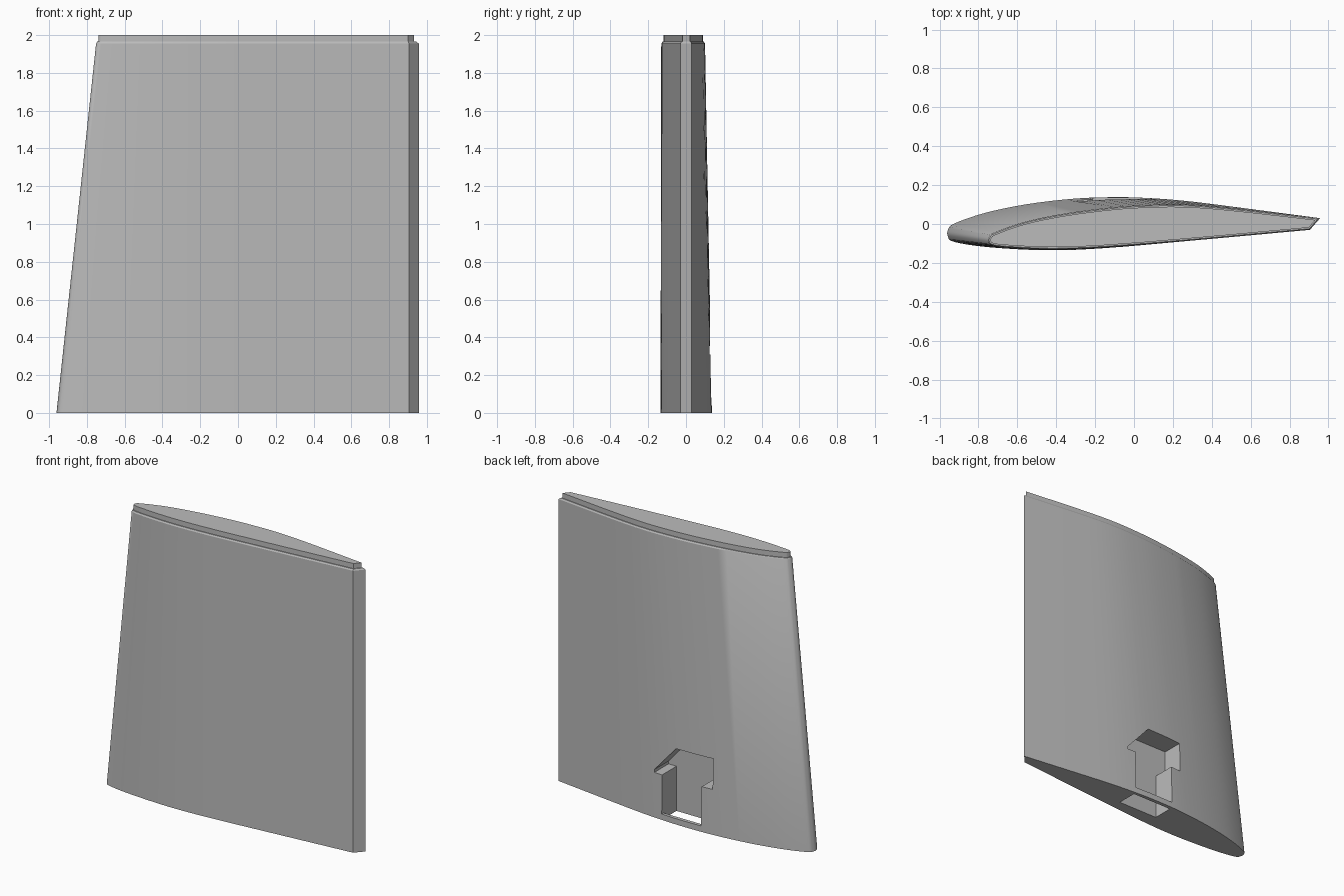
import bpy, bmesh
from mathutils import Vector

if "Cube" in bpy.data.objects:
    bpy.data.objects.remove(bpy.data.objects["Cube"])

grey = bpy.data.materials.new("light grey")
grey.use_nodes = True
colour = (0.5, 0.5, 0.5, 1)
grey.diffuse_color = colour
grey.node_tree.nodes["Principled BSDF"].inputs["Base Color"].default_value = colour


def smooth(points, steps=4):
    """Catmull-Rom curve through the points."""
    p = [Vector(q) for q in points]
    p = [2 * p[0] - p[1]] + p + [2 * p[-1] - p[-2]]
    out = []
    for a, b, c, d in zip(p, p[1:], p[2:], p[3:]):
        for i in range(steps):
            t = i / steps
            out.append(0.5 * (2 * b + (c - a) * t + (2 * a - 5 * b + 4 * c - d) * t * t
                              + (3 * b - a - 3 * c + d) * t ** 3))
    return out + [p[-2]]


def inset(loop, dist):
    """Move a counter-clockwise loop inwards with mitred corners."""
    out = []
    for i, p in enumerate(loop):
        e1 = (p - loop[i - 1]).normalized()
        e2 = (loop[(i + 1) % len(loop)] - p).normalized()
        n1, n2 = Vector((-e1.y, e1.x)), Vector((-e2.y, e2.x))
        out.append(p + (n1 + n2) * dist / (1 + n1.dot(n2)))
    return out


def loft(name, rings):
    """Skin closed rings of 3D points and cap both ends."""
    bm = bmesh.new()
    rows = [[bm.verts.new(p) for p in r] for r in rings]
    n = len(rows[0])
    for lo, hi in zip(rows, rows[1:]):
        for i in range(n):
            j = (i + 1) % n
            bm.faces.new((lo[i], lo[j], hi[j], hi[i]))
    bm.faces.new(rows[0][::-1])
    bm.faces.new(rows[-1])
    bmesh.ops.recalc_face_normals(bm, faces=bm.faces)
    mesh = bpy.data.meshes.new(name)
    bm.to_mesh(mesh)
    bm.free()
    obj = bpy.data.objects.new(name, mesh)
    bpy.context.collection.objects.link(obj)
    mesh.materials.append(grey)
    return obj


# Root and tip sections, from the trailing edge over the back, round the nose
root = smooth([(.957, .03), (.6, .077), (.3, .115), (.1, .132), (-.08, .138), (-.3, .131),
               (-.55, .102), (-.77, .056), (-.925, .002), (-.957, -.03), (-.957, -.065),
               (-.925, -.092), (-.75, -.119), (-.45, -.135), (-.15, -.124), (.3, -.085), (.905, -.03)])
tip = smooth([(.957, .03), (.62, .069), (.4, .091), (.25, .1), (.1, .099), (-.1, .087),
              (-.35, .055), (-.56, .012), (-.715, -.042), (-.745, -.065), (-.75, -.09),
              (-.725, -.112), (-.62, -.123), (-.42, -.131), (-.15, -.121), (.3, -.085), (.905, -.03)])

# Wing body with chamfered shoulder and raised end cap
levels = [(root, 0, 0), (tip, 0, 1.955), (tip, .006, 1.965), (tip, .012, 1.965), (tip, .012, 2)]
wing = loft("wing_panel", [[(p.x, p.y, z) for p in inset(sec, d)] for sec, d, z in levels])

# Pocket in the back face, and the slot joining it to the underside
outline = [(-.21, .04), (.094, .04), (.094, .31), (.155, .31), (.155, .33),
           (-.013, .52), (-.29, .52), (-.29, .31), (-.21, .31)]
pocket = loft("pocket_cutter", [[(x, y, z) for x, z in outline] for y in (-.03, .3)])
slot_plan = [(-.21, -.03), (.094, -.03), (.094, .112), (-.21, .112)]
slot = loft("slot_cutter", [[(x, y, z) for x, y in slot_plan] for z in (-.1, .1)])

bpy.context.view_layer.objects.active = wing
for cutter in (pocket, slot):
    cutter.hide_render = True
    mod = wing.modifiers.new("cut", 'BOOLEAN')
    mod.object = cutter
    mod.solver = 'EXACT'
    bpy.ops.object.modifier_apply(modifier=mod.name)
    bpy.data.objects.remove(cutter)

bpy.ops.object.select_all(action='DESELECT')
wing.select_set(True)
bpy.ops.object.shade_smooth_by_angle(angle=0.5)
